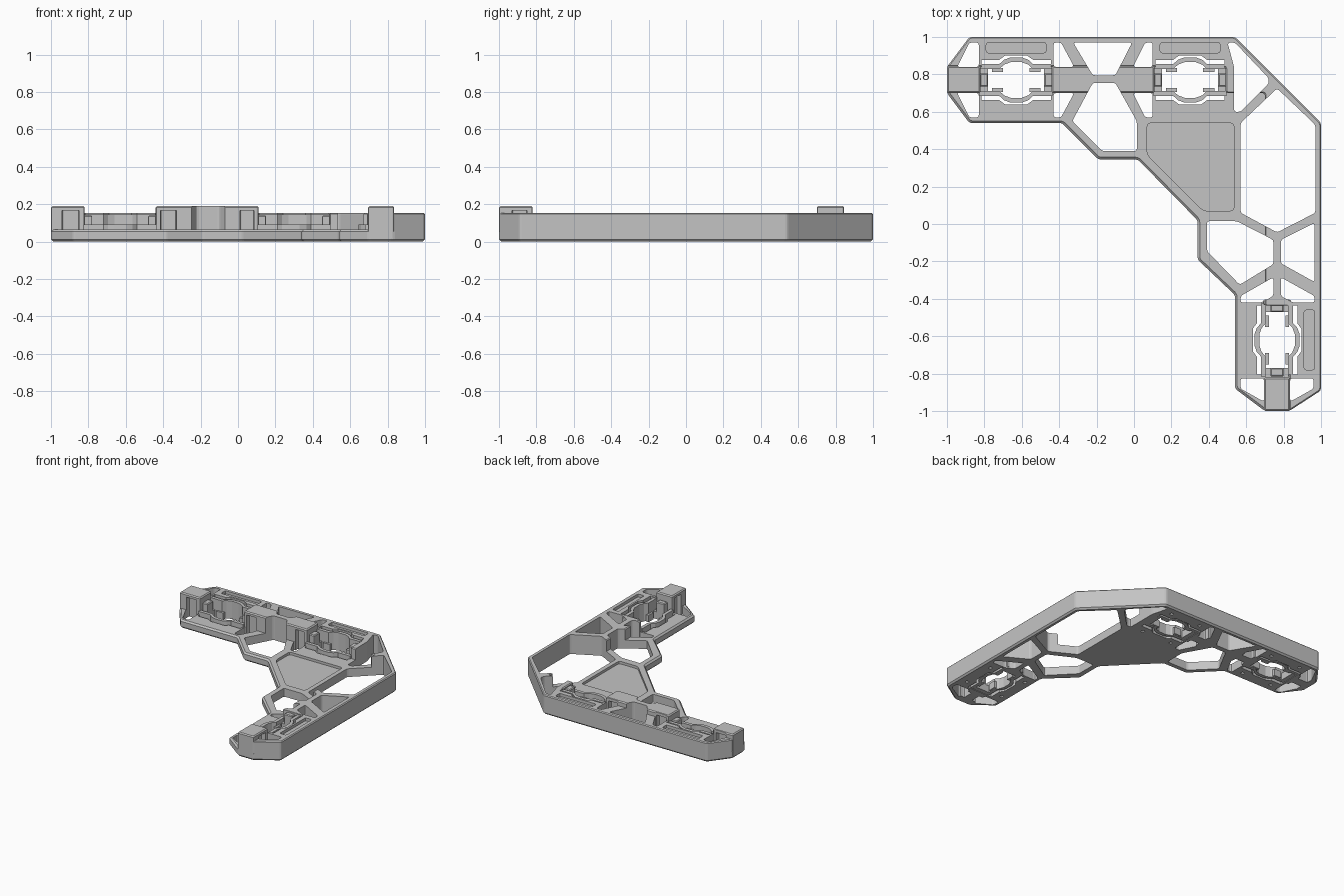
import bpy, bmesh
from mathutils import Matrix

cube = bpy.data.objects.get("Cube")
if cube:
    bpy.data.objects.remove(cube, do_unlink=True)

grey = bpy.data.materials.new("plain grey")
grey.use_nodes = True
grey.diffuse_color = (0.55, 0.55, 0.55, 1)
grey.node_tree.nodes["Principled BSDF"].inputs["Base Color"].default_value = grey.diffuse_color

LOW, TALL, TOP = 0.065, 0.153, 0.19   # inner plate, outer wall, blocks


def prism(pts, z0, z1, corner=0.0, chamfer=0.0, bottom=True, mat=Matrix()):
    """Closed prism from a flat outline, with optional rounded corners and chamfered rims."""
    bm = bmesh.new()
    low = [bm.verts.new((x, y, z0)) for x, y in pts]
    high = [bm.verts.new((x, y, z1)) for x, y in pts]
    bm.faces.new(low[::-1])
    bm.faces.new(high)
    for i in range(len(pts)):
        bm.faces.new((low[i - 1], low[i], high[i], high[i - 1]))
    if bm.calc_volume(signed=True) < 0:
        bmesh.ops.reverse_faces(bm, faces=bm.faces)
    if corner:
        upright = [e for e in bm.edges if abs(e.verts[0].co.z - e.verts[1].co.z) > 1e-4]
        bmesh.ops.bevel(bm, geom=upright, offset=corner, segments=2, profile=0.5,
                        affect='EDGES', clamp_overlap=True)
    if chamfer:
        rims = [e for e in bm.edges
                if abs(e.verts[0].co.z - e.verts[1].co.z) < 1e-4
                and (bottom or e.verts[0].co.z > z0 + 1e-4)]
        bmesh.ops.bevel(bm, geom=rims, offset=chamfer, segments=1,
                        affect='EDGES', clamp_overlap=True)
    bm.transform(mat)
    mesh = bpy.data.meshes.new("prism")
    bm.to_mesh(mesh)
    bm.free()
    mesh.materials.append(grey)
    return mesh


def make(name, mesh):
    mesh.name = name
    ob = bpy.data.objects.new(name, mesh)
    bpy.context.scene.collection.objects.link(ob)
    return ob


def join(name, meshes):
    bm = bmesh.new()
    for mesh in meshes:
        bm.from_mesh(mesh)
        bpy.data.meshes.remove(mesh)
    mesh = bpy.data.meshes.new(name)
    bm.to_mesh(mesh)
    bm.free()
    mesh.materials.append(grey)
    return make(name, mesh)


def volume(mesh):
    bm = bmesh.new()
    bm.from_mesh(mesh)
    result = bm.calc_volume(signed=True)
    bm.free()
    return result


def combine(body, mesh, op):
    """Apply one boolean, keeping the result only when its volume is plausible."""
    tool = make("helper", mesh)
    tool.hide_render = True
    mod = body.modifiers.new("combine", 'BOOLEAN')
    mod.object, mod.operation, mod.solver = tool, op, 'EXACT'
    graph = bpy.context.evaluated_depsgraph_get()
    graph.update()
    result = bpy.data.meshes.new_from_object(body.evaluated_get(graph))
    body.modifiers.remove(mod)
    before, after, size = volume(body.data), volume(result), volume(mesh)
    change = after - before if op == 'UNION' else before - after
    if -1e-5 <= change <= size + 1e-5:
        body.data = result
    bpy.data.objects.remove(tool, do_unlink=True)


def rect(x0, x1, y0, y1):
    return [(x0, y0), (x1, y0), (x1, y1), (x0, y1)]


SY, SX = 0.77, 0.765                   # centre lines of the two arms
turn = Matrix(((0, 1, 0, 0), (-1, 0, 0, 0), (0, 0, 1, 0), (0, 0, 0, 1)))
clips = [Matrix.Translation((-0.63, SY, 0)), Matrix.Translation((0.3, SY, 0)),
         Matrix.Translation((SX, -0.62, 0)) @ turn]

# Low base plate
body = make("frame", prism(
    [(-0.88, 1), (0.54, 1), (1, 0.54), (1, -0.89), (0.83, -1), (0.7, -1), (0.54, -0.88),
     (0.54, -0.38), (0.34, -0.19), (0.34, 0.02), (0.02, 0.345), (-0.19, 0.345),
     (-0.385, 0.54), (-0.88, 0.54), (-1, 0.7), (-1, 0.84)], 0, LOW, 0.012, 0.012))

# Tall outer band, then raised blocks on the centre lines
combine(body, prism(
    [(-0.88, 1), (0.54, 1), (1, 0.54), (1, -0.89), (0.83, -1), (0.83, -0.44), (0.7, -0.44),
     (0.7, 0.7), (0.49, 0.7), (0.49, 0.84), (-1, 0.84)], 0.03, TALL, 0.012, 0.01, False), 'UNION')
for r in (rect(-1, -0.82, 0.7, 0.845), rect(-0.44, 0.11, 0.7, 0.845), rect(0.695, 0.835, -1, -0.82)):
    combine(body, prism(r, 0.02, TOP, 0.01, 0.008, False), 'UNION')

# Windows through the frame
end = [(-0.945, 0.84), (-0.88, 0.97), (-0.83, 0.97), (-0.83, 0.84)]
arm_a = [(-0.43, 0.84), (-0.43, 0.97), (-0.39, 0.97), (-0.32, 0.84)]
arm_b = [(0.1, 0.84), (0.1, 0.97), (0.06, 0.97), (-0.005, 0.84)]
leg_end = [(0.57, -0.825), (0.695, -0.825), (0.695, -0.95), (0.57, -0.88)]
windows = [leg_end, [(2 * SX - x, y) for x, y in leg_end]]
for w in (end, arm_a, arm_b):
    windows += [w, [(x, 2 * SY - y) for x, y in w]]
windows += [
    [(-0.325, 0.97), (-0.01, 0.97), (-0.1, 0.795), (-0.22, 0.795)],
    [(-0.22, 0.755), (-0.1, 0.755), (0.015, 0.55), (0.015, 0.39), (-0.17, 0.39), (-0.33, 0.55)],
    [(0.5, 0.97), (0.54, 0.97), (0.72, 0.78), (0.72, 0.75), (0.57, 0.6), (0.535, 0.6), (0.535, 0.84)],
    [(0.57, 0.54), (0.765, 0.725), (0.97, 0.53), (0.97, 0.06), (0.765, -0.045), (0.57, 0.06)],
    [(0.785, -0.085), (0.965, 0.005), (0.965, -0.31), (0.785, -0.21)],
    [(0.39, 0.015), (0.55, 0.015), (0.745, -0.085), (0.745, -0.215), (0.565, -0.325), (0.39, -0.145)],
    [(0.57, -0.385), (0.745, -0.285), (0.745, -0.385), (0.68, -0.42), (0.57, -0.42)],
    [(0.785, -0.285), (0.965, -0.385), (0.965, -0.42), (0.85, -0.42), (0.785, -0.385)]]
for w in windows:
    combine(body, prism(w, -0.1, 0.3, 0.012), 'DIFFERENCE')

# Clip openings, strip grooves and underside holes
half = [(-0.185, 0.108), (-0.09, 0.108), (-0.06, 0.13), (0.06, 0.13), (0.09, 0.108), (0.185, 0.108)]
for m in clips:
    combine(body, prism(half + [(x, -y) for x, y in reversed(half)], -0.1, 0.3, mat=m), 'DIFFERENCE')
    combine(body, prism(rect(-0.16, 0.16, 0.145, 0.2), 0.13, 0.3, 0.012, mat=m), 'DIFFERENCE')
    for cx in (-0.13, 0.13):
        for cy in (-0.16, 0.16):
            hole = rect(cx - 0.012, cx + 0.012, cy - 0.012, cy + 0.012)
            combine(body, prism(hole, -0.1, 0.025, 0.006, mat=m), 'DIFFERENCE')

# Pockets under the block sides
pockets = [rect(x0, x1, y0, y1) for x0, x1 in ((-0.94, -0.85), (-0.415, -0.33), (0.01, 0.085))
           for y0, y1 in ((0.805, 0.86), (0.68, 0.735))]
pockets += [rect(0.67, 0.73, -0.93, -0.85), rect(0.8, 0.86, -0.93, -0.85)]
for p in pockets:
    combine(body, prism(p, -0.1, 0.165, 0.01), 'DIFFERENCE')

# Recessed corner panel
combine(body, prism([(0.07, 0.54), (0.535, 0.54), (0.535, 0.07), (0.37, 0.07), (0.07, 0.37)],
                    0.045, 0.3, 0.02), 'DIFFERENCE')

# Wavy springs, end tongues and tabs in each clip opening
path = [(-0.195, 0.072), (-0.09, 0.072), (-0.065, 0.095), (-0.03, 0.108)]
path += [(-x, y) for x, y in reversed(path)]
for i, m in enumerate(clips):
    parts = []
    for side, height in ((1, 0.145), (-1, 0.09)):
        strip = [(x, side * (y + 0.013)) for x, y in path] + [(x, side * (y - 0.013)) for x, y in reversed(path)]
        parts.append(prism(strip, 0.005, height, mat=m))
        for s in (-1, 1):
            tab = rect(s * 0.07, s * 0.13, side * 0.044, side * 0.065)
            parts.append(prism(tab, 0.006, 0.06, mat=m))
    for s in (-1, 1):
        parts.append(prism(rect(s * 0.15, s * 0.195, -0.062, 0.062), 0.004, 0.06, mat=m))
        parts.append(prism(rect(s * 0.15, s * 0.195, -0.035, 0.035), 0.007, 0.14, 0.006, 0.006, mat=m))
    join("clip_springs_%d" % (i + 1), parts)

# Wall closing the inner end of the leg clip
make("leg_clip_end_wall", prism(rect(0.69, 0.84, -0.433, -0.405), 0.005, 0.15, 0.008, 0.006))
